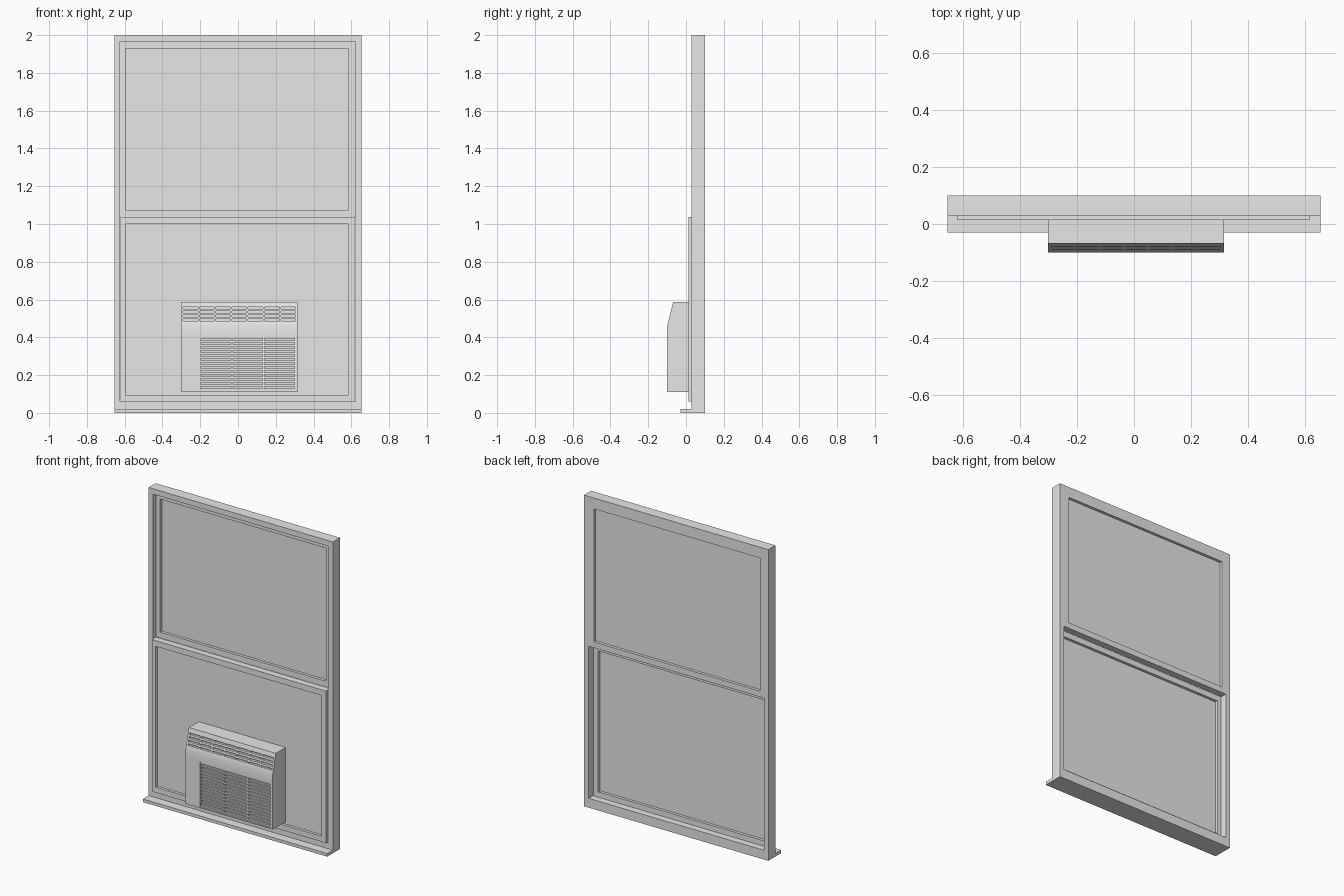
import bpy, bmesh, math

if "Cube" in bpy.data.objects:
    bpy.data.objects.remove(bpy.data.objects["Cube"])

paint = bpy.data.materials.new("light_grey")
paint.diffuse_color = (0.8, 0.8, 0.8, 1)
paint.use_nodes = True
paint.node_tree.nodes["Principled BSDF"].inputs["Base Color"].default_value = paint.diffuse_color


def finish(name, bm):
    bmesh.ops.recalc_face_normals(bm, faces=bm.faces)
    me = bpy.data.meshes.new(name)
    bm.to_mesh(me)
    bm.free()
    me.materials.append(paint)
    ob = bpy.data.objects.new(name, me)
    bpy.context.collection.objects.link(ob)
    return ob


def add_box(bm, x0, x1, y0, y1, z0, z1):
    vs = bmesh.ops.create_cube(bm, size=1)["verts"]
    for v in vs:
        v.co = (x1 if v.co.x > 0 else x0,
                y1 if v.co.y > 0 else y0,
                z1 if v.co.z > 0 else z0)


def box(name, *dims):
    bm = bmesh.new()
    add_box(bm, *dims)
    return finish(name, bm)


def ring(name, outer, inner, y0, y1):
    """Rectangular frame; outer and inner are (x0, x1, z0, z1)."""
    bm = bmesh.new()

    def loop(r, y):
        x0, x1, z0, z1 = r
        return [bm.verts.new((x, y, z)) for x, z in
                ((x0, z0), (x1, z0), (x1, z1), (x0, z1))]
    loops = [loop(outer, y0), loop(inner, y0), loop(inner, y1), loop(outer, y1)]
    for k in range(4):
        a, b = loops[k], loops[(k + 1) % 4]
        for i in range(4):
            j = (i + 1) % 4
            bm.faces.new((a[i], a[j], b[j], b[i]))
    return finish(name, bm)


# Outer frame and sill
opening = (-0.625, 0.622, 0.06, 1.965)
ring("window_frame", (-0.655, 0.655, 0, 2), opening, 0.028, 0.10)
box("sill", -0.655, 0.655, -0.03, 0.028, 0, 0.02)

# Sliding sashes with their panes
upper = (-0.595, 0.585, 1.075, 1.93)
lower = (-0.595, 0.585, 0.095, 1.0)
ring("upper_sash", (-0.625, 0.622, 1.037, 1.965), upper, 0.058, 0.10)
ring("lower_sash", (-0.622, 0.617, 0.06, 1.037), lower, 0.014, 0.056)
for name, (x0, x1, z0, z1), y in (("upper_pane", upper, 0.076),
                                  ("lower_pane", lower, 0.032)):
    box(name, x0, x1, y, y + 0.006, z0, z1)

# Air conditioner body: side profile swept across its width
X0, X1 = -0.302, 0.316
FRONT, BEND, TOP = -0.10, 0.46, 0.588
SLOPE = 0.032 / (TOP - BEND)
profile = [(0.034, 0.11), (FRONT, 0.11), (FRONT, 0.41), (FRONT, BEND),
           (FRONT + 0.016 * SLOPE, BEND + 0.016), (-0.068, TOP), (0.034, TOP)]
bm = bmesh.new()
left = [bm.verts.new((X0, y, z)) for y, z in profile]
right = [bm.verts.new((X1, y, z)) for y, z in profile]
bm.faces.new(left)
bm.faces.new(right)
for i in range(len(profile)):
    j = (i + 1) % len(profile)
    bm.faces.new((left[i], left[j], right[j], right[i]))
body = finish("air_conditioner", bm)

# Shallow recess for the intake grille
recess = box("recess_cutter", -0.2, 0.304, -0.12, FRONT + 0.004, 0.118, 0.406)

# Slots: seven short columns on the slope, three wide ones on the front
bm = bmesh.new()


def slots(x0, x1, columns, z_values, height, gap, y_at, depth):
    step = (x1 - x0) / columns
    for c in range(columns):
        for z in z_values:
            add_box(bm, x0 + c * step + gap / 2, x0 + (c + 1) * step - gap / 2,
                    y_at(z) - 0.03, y_at(z) + depth, z - height / 2, z + height / 2)


slots(-0.295, 0.309, 7, [0.491 + 0.0212 * i for i in range(4)], 0.010, 0.008,
      lambda z: FRONT + (z - BEND) * SLOPE, 0.014)
slots(-0.2, 0.304, 3, [0.134 + 0.0212 * i for i in range(13)], 0.012, 0.010,
      lambda z: FRONT, 0.016)
slot_cutter = finish("slot_cutter", bm)

bpy.context.view_layer.objects.active = body
body.select_set(True)
for cutter in (recess, slot_cutter):
    cutter.hide_render = True
    mod = body.modifiers.new("cut", "BOOLEAN")
    mod.operation = "DIFFERENCE"
    mod.solver = "EXACT"
    mod.object = cutter
    bpy.ops.object.modifier_apply(modifier=mod.name)
    bpy.data.objects.remove(cutter)
bpy.ops.object.shade_smooth_by_angle(angle=math.radians(30))
